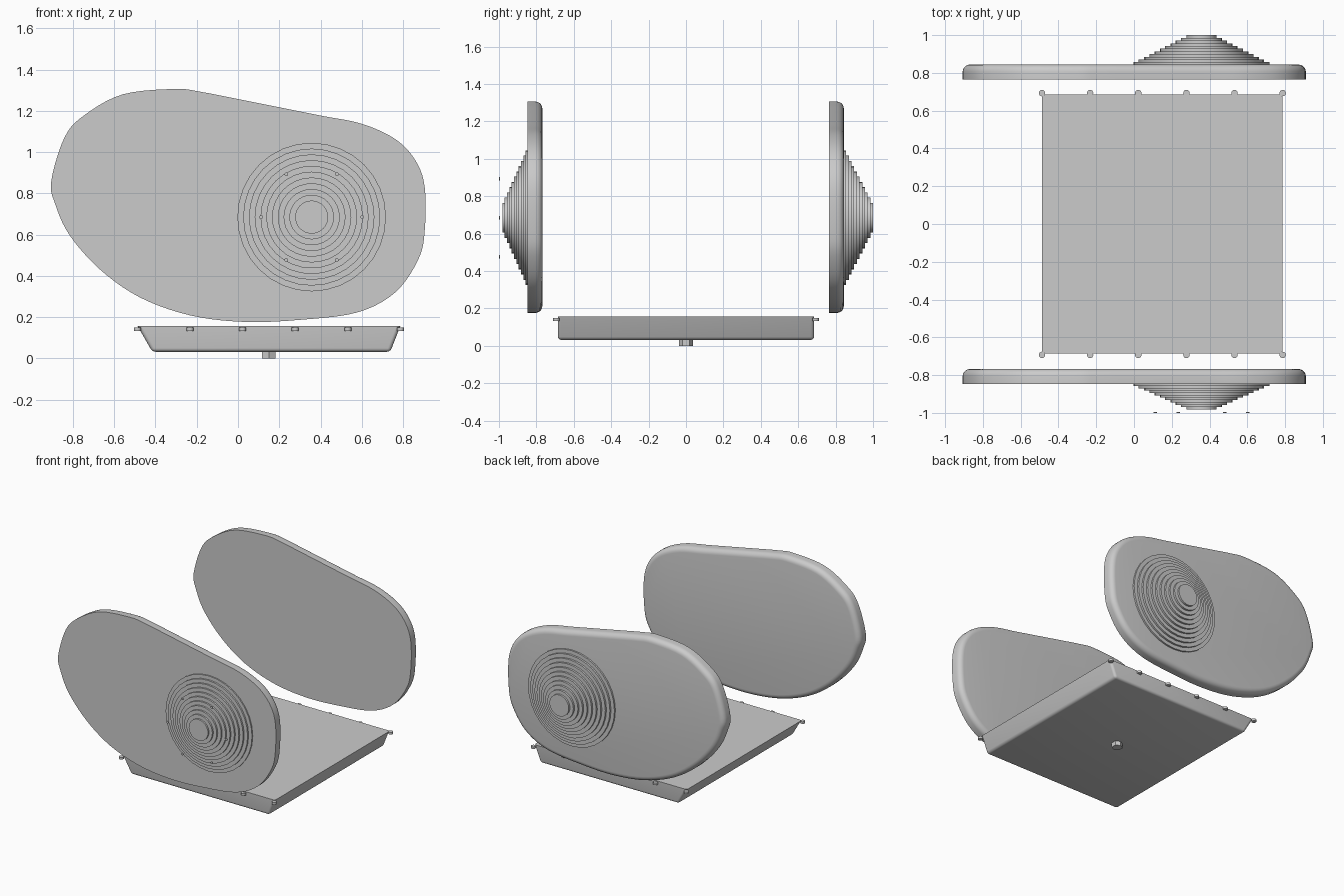
import bpy, bmesh, math
from mathutils import Matrix, Vector

cube = bpy.data.objects.get("Cube")
if cube:
    bpy.data.objects.remove(cube, do_unlink=True)

grey = bpy.data.materials.new("plain grey")
grey.use_nodes = True
COLOUR = (0.6, 0.6, 0.6, 1)
grey.diffuse_color = COLOUR
grey.node_tree.nodes["Principled BSDF"].inputs["Base Color"].default_value = COLOUR


def finish(name, bm, angle=35):
    """Turn a bmesh into a shaded grey object."""
    bmesh.ops.recalc_face_normals(bm, faces=bm.faces)
    mesh = bpy.data.meshes.new(name)
    bm.to_mesh(mesh)
    bm.free()
    mesh.materials.append(grey)
    ob = bpy.data.objects.new(name, mesh)
    bpy.context.collection.objects.link(ob)
    bpy.ops.object.select_all(action='DESELECT')
    ob.select_set(True)
    bpy.context.view_layer.objects.active = ob
    bpy.ops.object.shade_smooth_by_angle(angle=math.radians(angle))
    return ob


def cylinder(bm, centre, radius, depth, sides, along_y=False):
    turn = Matrix.Rotation(math.pi / 2, 4, 'X') if along_y else Matrix()
    bmesh.ops.create_cone(bm, cap_ends=True, segments=sides, radius1=radius, radius2=radius,
                          depth=depth, matrix=Matrix.Translation(centre) @ turn)


def smooth_loop(points, steps=5):
    """Closed Catmull-Rom curve through the points."""
    pts, out = [Vector(p) for p in points], []
    n = len(pts)
    for i in range(n):
        a, b, c, d = (pts[(i + k) % n] for k in (-1, 0, 1, 2))
        for s in range(steps):
            t = s / steps
            out.append(0.5 * (2 * b + (c - a) * t + (2 * a - 5 * b + 4 * c - d) * t ** 2
                              + (3 * b - a - 3 * c + d) * t ** 3))
    return out


# Side panels: pear-shaped plates, rounded on the edge towards +y
OUTLINE = [(-.905, .86), (-.84, 1.073), (-.743, 1.18), (-.558, 1.28), (-.305, 1.306),
           (-.18, 1.292), (0, 1.257), (.2, 1.217), (.4, 1.177), (.6, 1.137), (.762, 1.063),
           (.86, .96), (.905, .83), (.905, .62), (.874, .48), (.762, .32), (.578, .223),
           (.3, .187), (.03, .177), (-.233, .209), (-.476, .296), (-.67, .432),
           (-.816, .597), (-.885, .745)]


def side_panel(name, y, thick=0.08):
    bm = bmesh.new()
    flat = bm.faces.new([bm.verts.new((p.x, y, p.y)) for p in smooth_loop(OUTLINE)])
    ext = bmesh.ops.extrude_face_region(bm, geom=[flat], use_keep_orig=True)["geom"]
    moved = [g for g in ext if isinstance(g, bmesh.types.BMVert)]
    bmesh.ops.translate(bm, vec=(0, thick, 0), verts=moved)
    rim = [g for g in ext if isinstance(g, bmesh.types.BMEdge)]
    bmesh.ops.bevel(bm, geom=rim, offset=0.038, segments=5, profile=0.5, affect='EDGES')
    return finish(name, bm)


side_panel("front_side_panel", -0.848)
side_panel("back_side_panel", 0.764)

# Stepped cones on the outer faces
CX, CZ = 0.357, 0.685


def stepped_cone(name, base, tip, steps=11):
    bm = bmesh.new()
    rise = (tip - base) / steps
    for i in range(steps):
        t = i / (steps - 1)
        radius = 0.36 - 0.28 * t
        # each step is a disc with its foot in the one below
        start, end = base + rise * (i - 0.3), base + rise * (i + 1)
        cylinder(bm, (CX, (start + end) / 2, CZ), radius, abs(end - start), 32, True)
    return finish(name, bm)


stepped_cone("front_stepped_cone", -0.845, -0.982)
stepped_cone("back_stepped_cone", 0.842, 1.0)

# Ring of six small bolt heads in front of the front cone
bm = bmesh.new()
for i in range(6):
    a = math.radians(60 * i)
    cylinder(bm, (CX + 0.245 * math.cos(a), -0.997, CZ + 0.24 * math.sin(a)), 0.009, 0.006, 12, True)
finish("front_bolt_ring", bm)

# Base tray: a block with sloped ends and softened lower edges
bm = bmesh.new()
bmesh.ops.create_cube(bm, size=1)
for v in bm.verts:
    low = v.co.z < 0
    ends = (-0.415, 0.738) if low else (-0.487, 0.787)
    v.co = (ends[v.co.x > 0], math.copysign(0.685, v.co.y), 0.032 if low else 0.157)
soft = [e for e in bm.edges if min(v.co.z for v in e.verts) < 0.1]
bmesh.ops.bevel(bm, geom=soft, offset=0.018, segments=4, profile=0.5, affect='EDGES')
finish("base_tray", bm)

# Pegs along both long edges of the tray
bm = bmesh.new()
for side in (-1, 1):
    for i in range(6):
        cylinder(bm, (-0.487 + 0.2548 * i, side * 0.693, 0.142), 0.017, 0.016, 16)
finish("tray_pegs", bm)

# Hexagonal plug under the tray
bm = bmesh.new()
cylinder(bm, (0.15, 0, 0.02), 0.038, 0.04, 6)
finish("drain_plug", bm)
